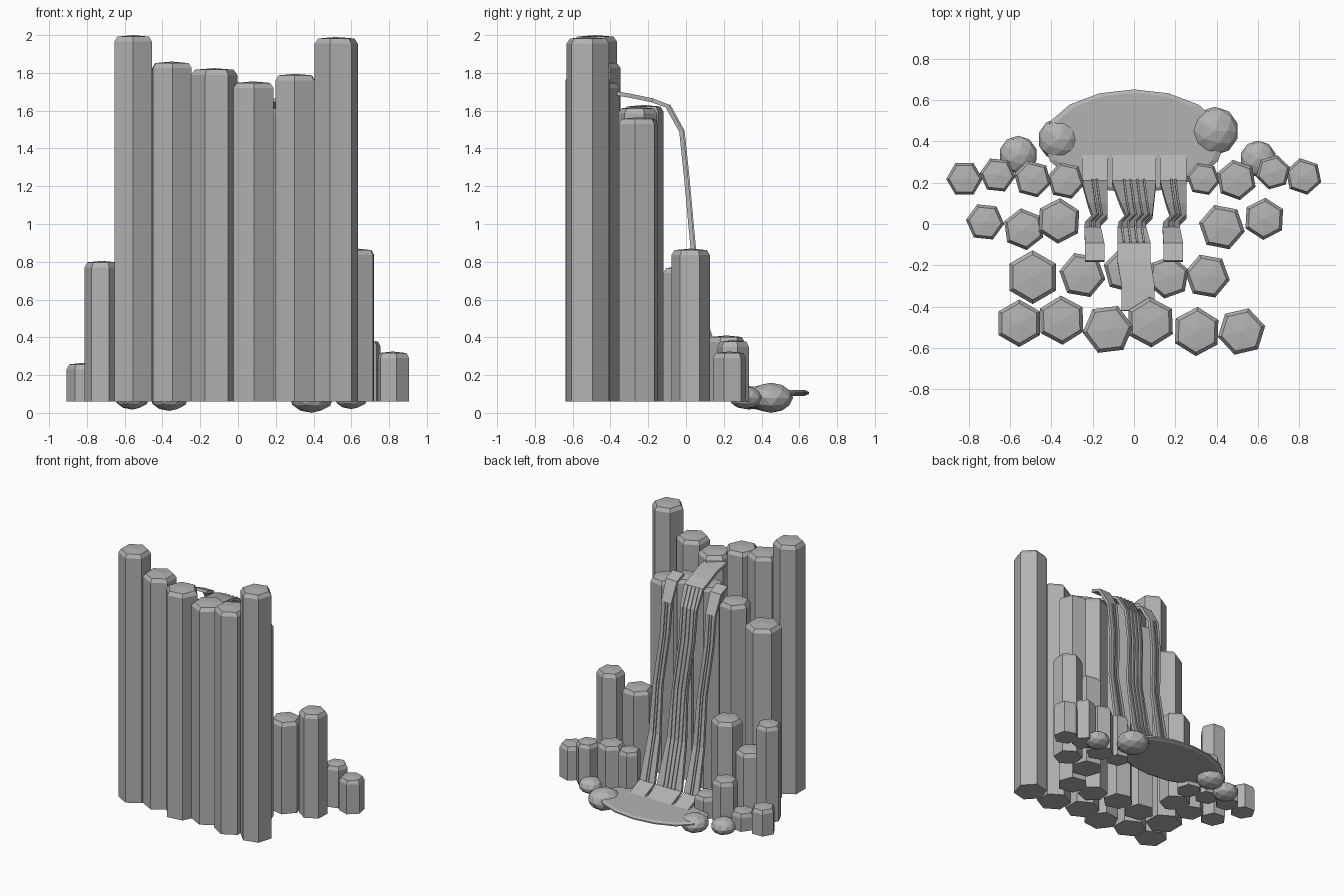
import bpy, bmesh, math
from mathutils import Vector

cube = bpy.data.objects.get("Cube")
if cube:
    bpy.data.objects.remove(cube, do_unlink=True)

# One plain stone colour for everything
stone = bpy.data.materials.new("grey stone")
stone.use_nodes = True
grey = (0.45, 0.45, 0.45, 1)
stone.diffuse_color = grey
stone.node_tree.nodes["Principled BSDF"].inputs["Base Color"].default_value = grey


def add_object(name, bm):
    bmesh.ops.recalc_face_normals(bm, faces=bm.faces)
    mesh = bpy.data.meshes.new(name)
    bm.to_mesh(mesh)
    bm.free()
    mesh.materials.append(stone)
    obj = bpy.data.objects.new(name, mesh)
    bpy.context.collection.objects.link(obj)
    return obj


def stacked_rings(name, centre, rings, sides, turn=0, squash=1, tip=None):
    """Joins rings of (radius, height) and closes both ends."""
    bm = bmesh.new()
    loops = []
    for radius, z in rings:
        loop = []
        for i in range(sides):
            a = math.radians(turn) + math.tau * i / sides
            loop.append(bm.verts.new((centre[0] + radius * math.cos(a),
                                      centre[1] + radius * squash * math.sin(a), z)))
        loops.append(loop)
    for low, high in zip(loops, loops[1:]):
        for i in range(sides):
            j = (i + 1) % sides
            bm.faces.new((low[i], low[j], high[j], high[i]))
    bm.faces.new(loops[0][::-1])
    if tip is None:
        bm.faces.new(loops[-1])
    else:
        peak = bm.verts.new((centre[0], centre[1], tip))
        for i in range(sides):
            bm.faces.new((loops[-1][i], loops[-1][(i + 1) % sides], peak))
    return add_object(name, bm)


def column(name, x, y, radius, top, turn):
    rings = [(radius, 0.06), (radius, top - 0.035), (radius * 0.84, top - 0.008)]
    stacked_rings(name, (x, y), rings, 6, turn, tip=top)


# Hexagonal columns in four stepped rows: x, y, radius, top, turn
rows = {
    "cliff_column": [
        (-.555, -.48, .115, 2, 30), (-.35, -.465, .119, 1.86, 32),
        (-.126, -.51, .123, 1.825, 7), (.08, -.475, .122, 1.755, 32),
        (.303, -.52, .119, 1.795, 28), (.52, -.52, .117, 1.99, 13)],
    "upper_column": [
        (-.49, -.257, .13, 1.42, 30), (-.25, -.247, .113, 1.54, 50),
        (-.04, -.225, .11, 1.63, 45), (.165, -.257, .105, 1.62, 20),
        (.355, -.252, .11, 1.565, 50)],
    "middle_column": [
        (-.72, .01, .093, .805, 54), (-.533, -.025, .102, .54, 38),
        (-.363, .015, .11, .755, 27), (.425, -.015, .113, .775, 49),
        (.63, .025, .102, .87, 27)],
    "low_column": [
        (-.82, .218, .088, .265, 0), (-.66, .237, .087, .2, 54),
        (-.49, .218, .092, .39, 45), (-.33, .21, .092, .23, 48),
        (.335, .218, .082, .4, 50), (.495, .213, .099, .41, 40),
        (.673, .25, .085, .385, 16), (.82, .23, .09, .325, 42)],
}
for row, specs in rows.items():
    for number, spec in enumerate(specs, 1):
        column(f"{row}_{number}", *spec)

# Pool at the foot of the falls
stacked_rings("pool", (0, .4), [(.4, .09), (.44, .1), (.44, .11), (.41, .12)],
              16, turn=90, squash=.57)

# Squashed faceted boulders round the pool
boulders = [(-.56, .335, .092), (-.363, .41, .102), (.39, .45, .117), (.6, .315, .088)]
for number, (x, y, radius) in enumerate(boulders, 1):
    bm = bmesh.new()
    bmesh.ops.create_icosphere(bm, subdivisions=2, radius=radius)
    bmesh.ops.scale(bm, vec=(1, 1, .68), verts=bm.verts)
    bmesh.ops.translate(bm, vec=(x, y, .08), verts=bm.verts)
    add_object(f"boulder_{number}", bm)


def ribbon(name, path, widths, thickness, shift=0, lift=0):
    """Sweeps a flat band along a path; shift slides it sideways, lift moves it outward."""
    bm = bmesh.new()
    points = [Vector(p) for p in path]
    loops = []
    for i, p in enumerate(points):
        along = points[min(i + 1, len(points) - 1)] - points[max(i - 1, 0)]
        out = Vector((0, -along.z, along.y)).normalized()
        side = Vector((1, 0, 0))
        mid = p + out * lift + side * shift
        half = side * widths[i]
        deep = out * thickness / 2
        loops.append([bm.verts.new(mid + offset) for offset in
                      (-half - deep, half - deep, half + deep, -half + deep)])
    for a, b in zip(loops, loops[1:]):
        for k in range(4):
            n = (k + 1) % 4
            bm.faces.new((a[k], a[n], b[n], b[k]))
    bm.faces.new(loops[0])
    bm.faces.new(loops[-1])
    return add_object(name, bm)


# Shared fall line (y, z) with a sideways sway
fall = [(-.18, 1.655), (-.1, 1.625), (-.025, 1.49), (0, 1.25),
        (.035, .87), (.09, .5), (.2, .17), (.33, .11)]
sway = [0, 0, -.01, -.01, .025, .015, 0, 0]
taper = [.75, .75, .65, .6, .6, .75, 1, 1]

for name, x, half, ribs, spread in (("left_stream", .19, .064, 2, .02),
                                    ("right_stream", -.19, .062, 2, .02),
                                    ("main_stream", 0, .107, 4, .032)):
    path = [(x + s, y, z) for s, (y, z) in zip(sway, fall)]
    widths = [half * t for t in taper]
    first_rib = 2
    if name == "main_stream":
        # The main stream starts further back between the tall columns
        path = [(.02, -.42, 1.7), (.02, -.3, 1.68)] + path
        widths = widths[:1] * 2 + widths
        first_rib = 3
    ribbon(name, path, widths, .022)
    # Thin raised ripples down the face of the stream
    for r in range(ribs):
        shift = (r - (ribs - 1) / 2) * spread
        part = path[first_rib:-1]
        ribbon(f"{name}_ripple_{r + 1}", part, [.005] * len(part), .008, shift, .014)
